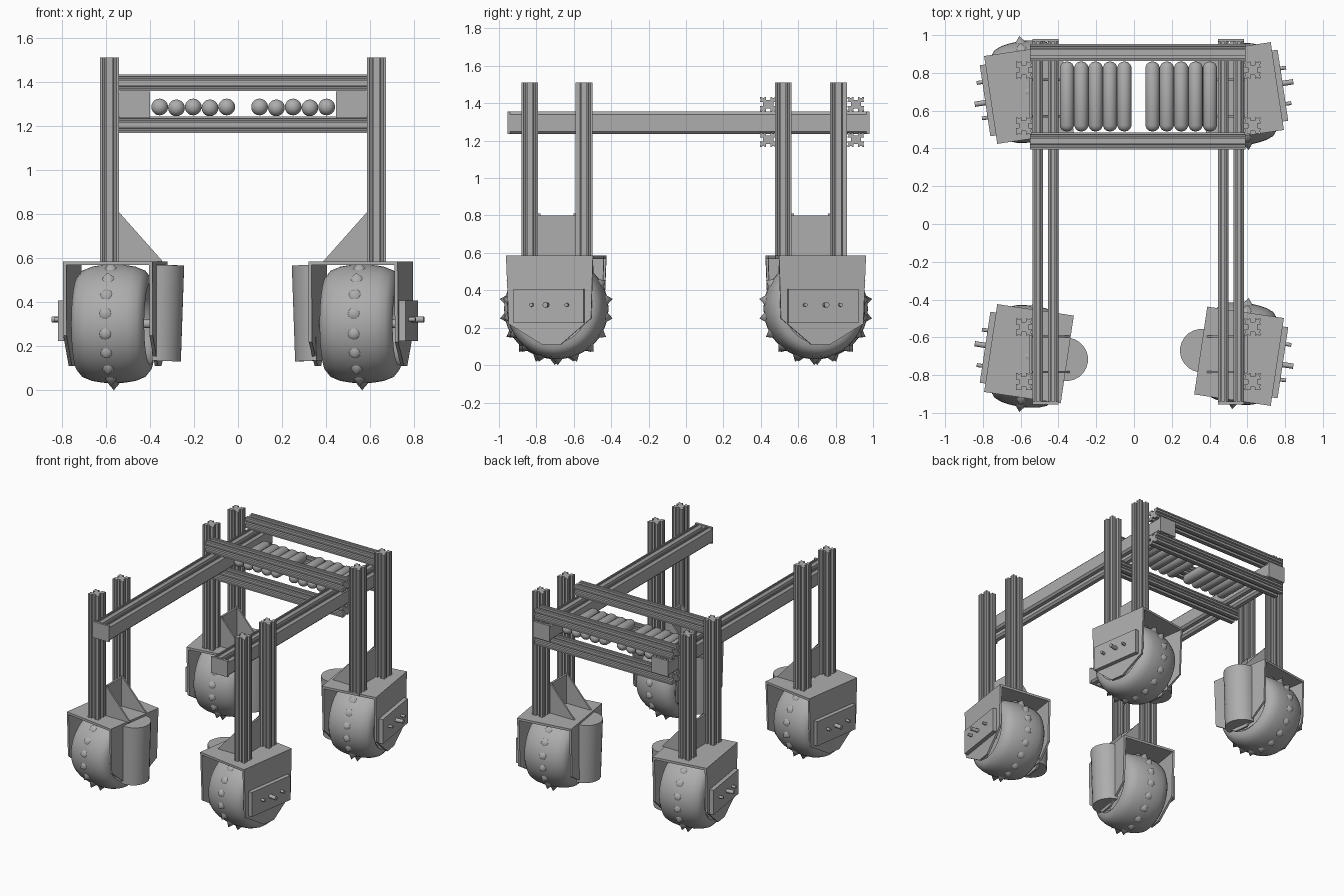
import bpy, bmesh
from math import radians, pi, cos, sin
from mathutils import Matrix, Vector

if "Cube" in bpy.data.objects:
    bpy.data.objects.remove(bpy.data.objects["Cube"], do_unlink=True)

grey = bpy.data.materials.new("plain grey")
grey.use_nodes = True
GREY = (0.42, 0.42, 0.42, 1)
grey.diffuse_color = GREY
grey.node_tree.nodes["Principled BSDF"].inputs["Base Color"].default_value = GREY

I = Matrix.Identity(4)


def T(x, y, z):
    return Matrix.Translation((x, y, z))


def finish(name, bm, matrix=I, smooth=False):
    """Bake the placement, fix the normals and link the object."""
    bmesh.ops.transform(bm, matrix=matrix, verts=bm.verts)
    bmesh.ops.recalc_face_normals(bm, faces=bm.faces)
    mesh = bpy.data.meshes.new(name)
    bm.to_mesh(mesh)
    bm.free()
    mesh.materials.append(grey)
    ob = bpy.data.objects.new(name, mesh)
    bpy.context.collection.objects.link(ob)
    if smooth:
        bpy.ops.object.select_all(action='DESELECT')
        ob.select_set(True)
        bpy.context.view_layer.objects.active = ob
        bpy.ops.object.shade_smooth_by_angle(angle=radians(40))
    return ob


def box(name, lo, hi, matrix=I):
    lo, hi = Vector(lo), Vector(hi)
    bm = bmesh.new()
    bmesh.ops.create_cube(bm, size=1)
    place = Matrix.Translation((lo + hi) / 2) @ Matrix.Diagonal((*(hi - lo), 1))
    bmesh.ops.transform(bm, matrix=place, verts=bm.verts)
    return finish(name, bm, matrix)


def prism(name, outline, to3d, depth, matrix=I, smooth=False):
    """Extrude a flat outline along the vector depth."""
    bm = bmesh.new()
    face = bm.faces.new([bm.verts.new(to3d(a, b)) for a, b in outline])
    ext = bmesh.ops.extrude_face_region(bm, geom=[face])["geom"]
    verts = [g for g in ext if isinstance(g, bmesh.types.BMVert)]
    bmesh.ops.translate(bm, vec=depth, verts=verts)
    return finish(name, bm, matrix, smooth)


def lathe_mesh(bm, profile, steps):
    """Turn (axial, radius) points around the x axis."""
    vs = [bm.verts.new((a, 0, r)) for a, r in profile]
    es = [bm.edges.new(p) for p in zip(vs, vs[1:])]
    bmesh.ops.spin(bm, geom=vs + es, axis=(1, 0, 0), cent=(0, 0, 0),
                   angle=2 * pi, steps=steps, use_merge=True)
    bmesh.ops.remove_doubles(bm, verts=bm.verts, dist=0.0001)


def slot_profile(w, h):
    """Square bar outline with a slot in the middle of each side."""
    quarter = [(1, 1), (0.75, 1), (0.7, 0.9), (0.5, 0.9), (0.45, 1), (0.28, 1), (0.28, 0.6),
               (-0.28, 0.6), (-0.28, 1), (-0.45, 1), (-0.5, 0.9), (-0.7, 0.9), (-0.75, 1)]
    pts = []
    for _ in range(4):
        pts += [(a * w / 2, b * h / 2) for a, b in quarter]
        quarter = [(-b, a) for a, b in quarter]
    return pts


# Upright posts and gussets
for side, px, inward in (("right", -0.583, 1), ("left", 0.628, -1)):
    for y in (-0.835, -0.545, 0.52, 0.815):
        prism(f"{side}_post", slot_profile(0.085, 0.09),
              lambda a, b: (px + a, y + b, 0.57), (0, 0, 0.94))
    face = px + inward * 0.042
    for y0, y1 in ((-0.79, -0.59), (0.565, 0.77)):
        a, b = sorted((face - inward * 0.015, face))
        box(f"{side}_gusset_back", (a, y0, 0.58), (b, y1, 0.8))
        tri = [(face, 0.585), (face + inward * 0.2, 0.585), (face, 0.81)]
        for y in (y0, y1 - 0.012):
            prism(f"{side}_gusset_cheek", tri, lambda p, q: (p, y, q), (0, 0.012, 0))

# Long side rails: two strips joined by end plates
for side, x0, x1 in (("right", -0.537, -0.40), ("left", 0.445, 0.582)):
    hw, hh, c = 0.028, 0.06, 0.014
    strip = [(-hw, c - hh), (c - hw, -hh), (hw - c, -hh), (hw, c - hh), (hw, hh - c),
             (hw - c, hh), (0.006, hh), (0.006, hh - c), (-0.006, hh - c),
             (-0.006, hh), (c - hw, hh), (-hw, hh - c)]
    for x in (x0 + hw, x1 - hw):
        prism(f"{side}_rail_strip", strip,
              lambda a, b: (x + a, -0.945, 1.295 + b), (0, 1.915, 0))
    for y in (-0.955, 0.965):
        box(f"{side}_rail_end", (x0, y, 1.235), (x1, y + 0.015, 1.355))

# Cross beams above and below the rails
for y in (0.44, 0.908):
    for label, z in (("upper", 1.395), ("lower", 1.205)):
        prism(f"{label}_cross_beam", slot_profile(0.09, 0.076),
              lambda a, b: (-0.55, y + a, z + b), (1.14, 0, 0))

# Battery packs: five rounded cells each
cell = [(-0.185, 0), (-0.183, 0.016), (-0.172, 0.03), (-0.155, 0.038)]
cell += [(-a, r) for a, r in reversed(cell)]
for side, start in (("right", -0.355), ("left", 0.098)):
    for i in range(5):
        bm = bmesh.new()
        lathe_mesh(bm, cell, 20)
        z = 1.285 - 0.004 * (i % 2)
        finish(f"{side}_battery_cell", bm,
               T(start + i * 0.076, 0.675, z) @ Matrix.Rotation(pi / 2, 4, 'Z'), True)

# Wheel module pieces
CHEEK = [(-0.235, 0.585), (0.235, 0.585), (0.225, 0.25), (0.06, 0.11),
         (-0.04, 0.11), (-0.22, 0.22)]
half = [(-0.10, 0), (-0.10, 0.15), (-0.15, 0.165), (-0.167, 0.185), (-0.163, 0.215),
        (-0.14, 0.243), (-0.10, 0.259), (-0.05, 0.267)]
TYRE = half + [(0, 0.27)] + [(-a, r) for a, r in reversed(half)]
POD = [(-0.2, 0.115)] + [(-0.2 - 0.115 * sin(t * pi / 12), 0.115 * cos(t * pi / 12))
                         for t in range(1, 12)] + [(-0.2, -0.115)]
HUB_Z = 0.302


def wheel_module(name, m):
    box(f"{name}_top_plate", (-0.205, -0.235, 0.568), (0.205, 0.235, 0.585), m)
    for label, x in (("outer", 0.19), ("inner", -0.205)):
        prism(f"{name}_{label}_cheek", CHEEK, lambda a, b: (x, a, b), (0.015, 0, 0), m)

    # Studded wheel
    hub = m @ T(0.005, 0.015, HUB_Z)
    bm = bmesh.new()
    lathe_mesh(bm, TYRE, 48)
    finish(f"{name}_tyre", bm, hub, True)
    bm = bmesh.new()
    for i in range(18):
        spot = Matrix.Rotation(i * 2 * pi / 18 + pi, 4, 'X') @ T(0, 0, 0.28)
        bmesh.ops.create_cone(bm, cap_ends=True, segments=12, radius1=0.034,
                              radius2=0, depth=0.044, matrix=spot)
    finish(f"{name}_studs", bm, hub, True)
    bm = bmesh.new()
    lathe_mesh(bm, [(-0.2, 0), (-0.2, 0.02), (0.2, 0.02), (0.2, 0)], 16)
    finish(f"{name}_axle", bm, hub, True)

    # Motor pod on the inner side
    lean = m @ T(-0.2, 0, 0.57) @ Matrix.Rotation(radians(-2), 4, 'Y') @ T(0.2, 0, -0.57)
    prism(f"{name}_motor_pod", POD, lambda a, b: (a, b, 0.135), (0, 0, 0.435), lean, True)

    # Gear plate with pins on the outer side
    box(f"{name}_gear_plate", (0.2, -0.19, 0.225), (0.235, 0.19, 0.408), m)
    for y, r, end in ((-0.09, 0.01, 0.265), (-0.01, 0.014, 0.292), (0.1, 0.01, 0.265)):
        bm = bmesh.new()
        lathe_mesh(bm, [(0.22, 0), (0.22, r), (end, r), (end, 0)], 12)
        finish(f"{name}_pin", bm, m @ T(0, y, 0.322), True)


# Four steered modules: left and right are half turns, back mirrors front
turn = radians(-8.5)
for side, x, y, spin in (("left", 0.556, -0.7, 0), ("right", -0.556, -0.687, pi)):
    front = T(x, y, 0) @ Matrix.Rotation(turn + spin, 4, 'Z')
    wheel_module(f"front_{side}", front)
    wheel_module(f"back_{side}", Matrix.Diagonal((1, -1, 1, 1)) @ front)
